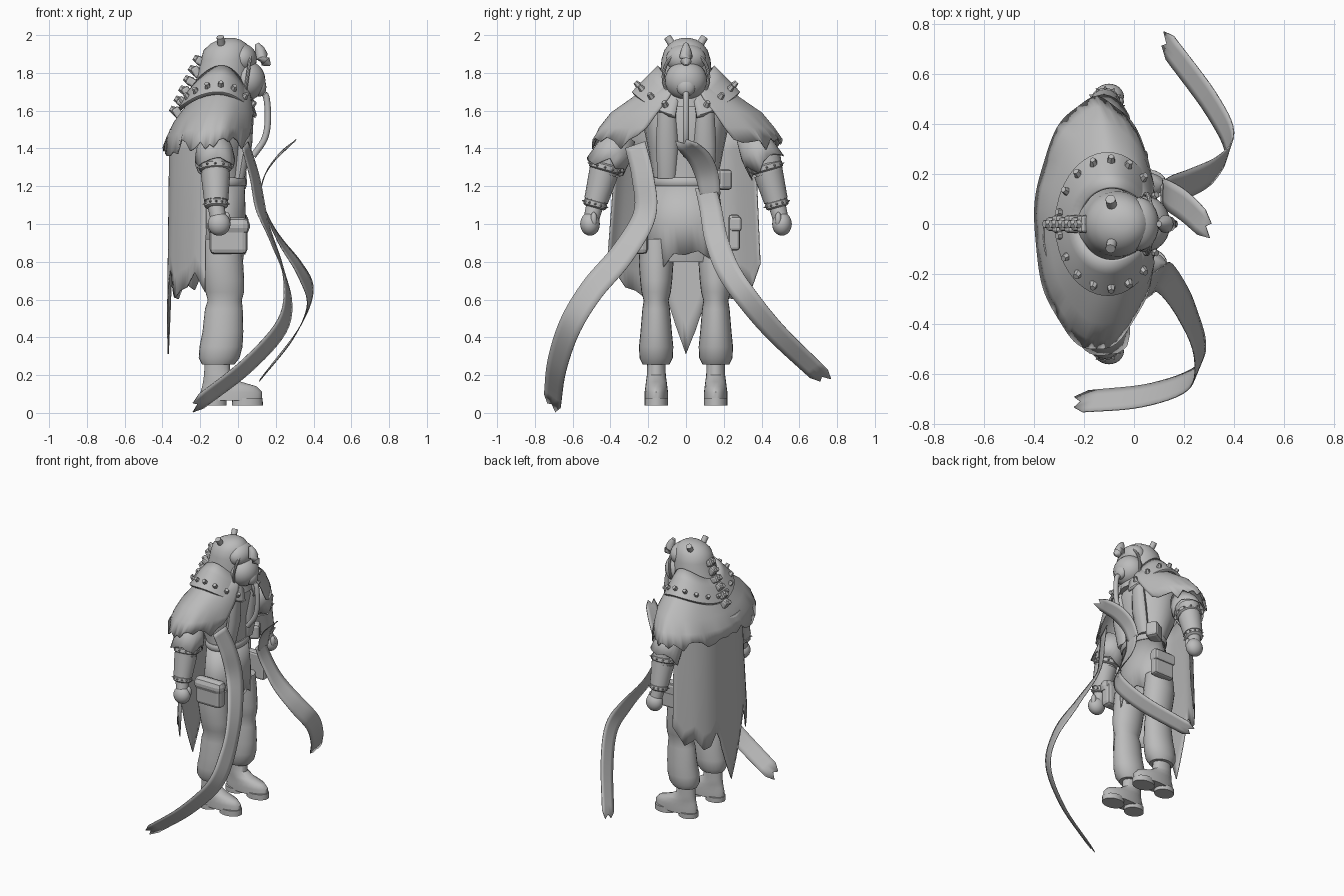
import bpy, bmesh, math, random
from mathutils import Vector

random.seed(4)
old = bpy.data.objects.get("Cube")
if old:
    bpy.data.objects.remove(old)

grey = bpy.data.materials.new("plain grey")
grey.use_nodes = True
grey.diffuse_color = (0.5, 0.5, 0.5, 1)
grey.node_tree.nodes["Principled BSDF"].inputs["Base Color"].default_value = (0.5, 0.5, 0.5, 1)


def finish(name, bm, angle=40, thick=0):
    bmesh.ops.recalc_face_normals(bm, faces=bm.faces[:])
    me = bpy.data.meshes.new(name)
    bm.to_mesh(me)
    bm.free()
    ob = bpy.data.objects.new(name, me)
    bpy.context.collection.objects.link(ob)
    me.materials.append(grey)
    if thick:
        ob.modifiers.new("cloth", "SOLIDIFY").thickness = thick
    bpy.ops.object.select_all(action="DESELECT")
    ob.select_set(True)
    bpy.context.view_layer.objects.active = ob
    bpy.ops.object.shade_smooth_by_angle(angle=math.radians(angle))
    return ob


def grid(name, rows, closed=False, caps=False, thick=0):
    bm = bmesh.new()
    vs = [[bm.verts.new(p) for p in row] for row in rows]
    n = len(rows[0])
    for a, b in zip(vs, vs[1:]):
        for i in range(n if closed else n - 1):
            j = (i + 1) % n
            bm.faces.new((a[i], a[j], b[j], b[i]))
    if caps:
        bm.faces.new(vs[0])
        bm.faces.new(vs[-1])
    return finish(name, bm, 40, thick)


def ellipse(z, cx, rx, ry, cy=0, n=24):
    return [(cx + rx * math.cos(t), cy + ry * math.sin(t), z)
            for t in (math.tau * i / n for i in range(n))]


def loft(name, rings, cy=0, n=24):
    return grid(name, [ellipse(*r, cy=cy, n=n) for r in rings], closed=True, caps=True)


def torn(count, low, high, step=3):
    """Coarse ragged hem: random points joined by straight tears."""
    knots = [random.uniform(low, high) for _ in range(count // step + 2)]
    return [knots[i // step] + (knots[i // step + 1] - knots[i // step]) * (i % step) / step
            for i in range(count)]


def smooth_path(pts, steps=6):
    p = [Vector(q) for q in pts]
    p = [2 * p[0] - p[1]] + p + [2 * p[-1] - p[-2]]
    out = []
    for a, b, c, d in zip(p, p[1:], p[2:], p[3:]):
        for k in range(steps):
            t = k / steps
            out.append(b + (c - a) * t / 2 + (2 * a - 5 * b + 4 * c - d) * t * t / 2
                       + (3 * b - a - 3 * c + d) * t ** 3 / 2)
    return out + [p[-2]]


def tube(name, pts, radii, n=16, caps=True):
    pts = [Vector(p) for p in pts]
    rows = []
    for i, p in enumerate(pts):
        d = (pts[min(i + 1, len(pts) - 1)] - pts[max(i - 1, 0)]).normalized()
        s = d.cross(Vector((1, 0, 0) if abs(d.x) < 0.7 else (0, 1, 0))).normalized()
        w = d.cross(s)
        rows.append([p + radii[i] * (math.cos(math.tau * k / n) * s + math.sin(math.tau * k / n) * w)
                     for k in range(n)])
    return grid(name, rows, closed=True, caps=caps, thick=0 if caps else 0.006)


def ball(name, loc, scale):
    bpy.ops.mesh.primitive_uv_sphere_add(segments=24, ring_count=14, radius=1, location=loc)
    ob = bpy.context.object
    ob.name, ob.scale = name, scale
    ob.data.materials.append(grey)
    bpy.ops.object.shade_smooth_by_angle(angle=math.radians(40))


def box(name, loc, size, rot=(0, 0, 0), bevel=0.012):
    bpy.ops.mesh.primitive_cube_add(size=1, location=loc, rotation=rot)
    ob = bpy.context.object
    ob.name, ob.scale = name, size
    bpy.ops.object.transform_apply(location=False, rotation=False, scale=True)
    ob.data.materials.append(grey)
    mod = ob.modifiers.new("soft edge", "BEVEL")
    mod.width, mod.segments = bevel, 2


def spike(name, base, direction, length, radius, n=6, tip=0.3):
    d = Vector(direction).normalized()
    b = Vector(base)
    tube(name, [b, b + d * length], [radius, radius * tip], n)


# Body under the robes, with belt and ragged tunic skirt
loft("torso", [(0.8, -0.09, 0.09, 0.18), (0.95, -0.085, 0.12, 0.2), (1.1, -0.085, 0.12, 0.185),
               (1.22, -0.085, 0.115, 0.165), (1.4, -0.12, 0.16, 0.2), (1.58, -0.12, 0.19, 0.24),
               (1.7, -0.1, 0.12, 0.14)])
loft("belt", [(1.2, -0.085, 0.125, 0.175), (1.21, -0.085, 0.132, 0.182),
              (1.235, -0.085, 0.132, 0.182), (1.245, -0.085, 0.125, 0.175)])
skirt_hem = torn(40, 0, 0.13, 2)
grid("tunic_skirt", [ellipse(1.2, -0.085, 0.12, 0.172, n=40), ellipse(1.0, -0.085, 0.128, 0.2, n=40),
                     [(x, y, z - h) for (x, y, z), h in zip(ellipse(0.87, -0.085, 0.125, 0.21, n=40), skirt_hem)]],
     closed=True, thick=0.006)

# Legs, boots, arms
for side, s in (("near", -1), ("far", 1)):
    loft(side + "_vest_panel", [(1.24, 0.005, 0.03, 0.05), (1.42, 0.035, 0.04, 0.06),
                                (1.6, 0.05, 0.035, 0.05)], cy=s * 0.1, n=12)
    loft(side + "_trouser_leg", [(0.92, -0.085, 0.1, 0.085), (0.8, -0.085, 0.112, 0.092),
                                 (0.7, -0.075, 0.108, 0.085), (0.64, -0.07, 0.102, 0.078),
                                 (0.595, -0.07, 0.09, 0.066), (0.55, -0.075, 0.1, 0.073),
                                 (0.43, -0.08, 0.108, 0.083), (0.35, -0.09, 0.114, 0.091),
                                 (0.29, -0.1, 0.108, 0.088), (0.255, -0.105, 0.085, 0.07)], cy=s * 0.158)
    loft(side + "_boot", [(0.065, -0.035, 0.162, 0.062), (0.11, -0.035, 0.163, 0.062),
                          (0.14, -0.045, 0.145, 0.058), (0.165, -0.085, 0.1, 0.055),
                          (0.2, -0.11, 0.07, 0.05), (0.28, -0.11, 0.065, 0.048)], cy=s * 0.157)
    loft(side + "_heel", [(0.04, -0.13, 0.07, 0.06), (0.075, -0.13, 0.07, 0.06)], cy=s * 0.157)
    loft(side + "_sole", [(0.04, 0.05, 0.082, 0.062), (0.08, 0.05, 0.08, 0.062)], cy=s * 0.157)

    shoulder, elbow = Vector((-0.13, s * 0.33, 1.47)), Vector((-0.12, s * 0.425, 1.31))
    wrist, hand = Vector((-0.115, s * 0.485, 1.09)), Vector((-0.1, s * 0.508, 1.0))
    tube(side + "_upper_arm", [shoulder, elbow], [0.06, 0.075])
    sleeve = tube(side + "_sleeve", [shoulder, shoulder.lerp(elbow, 0.5), elbow], [0.07, 0.098, 0.107], 24, False)
    for v, tear in zip(sleeve.data.vertices[48:], torn(24, -0.25, 0.2, 2)):
        v.co += (elbow - shoulder) * tear
    tube(side + "_forearm", [elbow + Vector((0, 0, 0.05)), elbow.lerp(wrist, 0.4), wrist], [0.075, 0.072, 0.055])
    ball(side + "_fist", hand, (0.06, 0.052, 0.062))
    ball(side + "_thumb", hand + Vector((0.042, -s * 0.02, 0.025)), (0.018, 0.018, 0.038))
    tube(side + "_cuff", [wrist, hand], [0.045, 0.04])
    axis = (wrist - elbow).normalized()
    cross = axis.cross(Vector((1, 0, 0))).normalized()
    # Spiked bands around the forearm
    for band, t, r in (("elbow", 0.05, 0.086), ("wrist", 0.93, 0.062)):
        c = elbow.lerp(wrist, t)
        tube(f"{side}_{band}_band", [c - axis * 0.02, c - axis * 0.012, c + axis * 0.012, c + axis * 0.02],
             [r - 0.01, r, r, r - 0.01])
        for k in range(12):
            a = math.tau * k / 12
            d = Vector((math.cos(a), 0, 0)) + cross * math.sin(a)
            spike(f"{side}_{band}_spike", c + d * (r - 0.005), d, 0.016, 0.009, 5, 0.15)
    c = elbow.lerp(wrist, 0.5)
    tube(side + "_bracer", [c - axis * 0.07, c + axis * 0.08], [0.078, 0.064])

# Shoulder poncho with open front and torn hem
rows = []
layers = [(1.76, -0.09, 0.14, 0.17), (1.67, -0.1, 0.18, 0.285), (1.59, -0.12, 0.22, 0.4),
          (1.51, -0.14, 0.238, 0.465), (1.44, -0.15, 0.248, 0.505)]
hem = torn(91, -0.03, 0.045, 2)
for k, (z, cx, rx, ry) in enumerate(layers):
    row = []
    for i in range(91):
        gap = 0.25 + 0.07 * k
        t = gap + (math.tau - 2 * gap) * i / 90
        c = math.cos(t)
        fold = 1 + 0.003 * k * math.sin(9 * t)
        row.append((cx + rx * fold * math.copysign(abs(c) ** 1.1, c), ry * fold * math.sin(t),
                    z - 0.05 * max(0, -c) ** 2 - (hem[i] if k == 4 else 0)))
    rows.append(row)
grid("poncho", rows, thick=0.008)

# Long back cape, longest in the middle
rows = []
cape_hem = torn(49, -0.08, 0.1, 3)
for k in range(9):
    v, row = k / 8, []
    for i in range(49):
        u = i / 24 - 1
        y = u * (0.365 + (0.03 if u > 0 else 0.065) * v)
        x = -0.36 - 0.012 * v + 0.2 * abs(u) ** 2.6 + 0.006 * math.sin(7 * u)
        bottom = 0.65 + 0.04 * abs(u) - 0.27 * max(0, 1 - abs(u) * 3.5) + cape_hem[i]
        row.append((x, y, 1.5 + (bottom - 1.5) * v))
    rows.append(row)
grid("back_cape", rows, thick=0.006)


# Studded collar, arched high over the shoulders
def collar_dip(t):
    c = math.cos(t)
    return (0.13 if c > 0 else 0.085) * c * c


rows = []
for z, cx, rx, ry in ((1.84, -0.085, 0.14, 0.15), (1.79, -0.095, 0.17, 0.2),
                      (1.7, -0.105, 0.21, 0.287), (1.685, -0.105, 0.2, 0.277)):
    row = []
    for i in range(49):
        t = 0.2 + (math.tau - 0.4) * i / 48
        row.append((cx + rx * math.cos(t), ry * math.sin(t), z - collar_dip(t)))
    rows.append(row)
grid("collar", rows, thick=0.012)
for i in range(16):
    t = 0.45 + (math.tau - 0.9) * i / 15
    out = Vector((math.cos(t), math.sin(t), 1))
    base = (-0.1 + 0.192 * math.cos(t), 0.25 * math.sin(t), 1.732 - collar_dip(t))
    spike("collar_stud", base, out, 0.028, 0.018, 6, 0.7)

# Hooded head, mask, beak visor and breathing hose
loft("hood", [(1.62, -0.1, 0.19, 0.16), (1.7, -0.09, 0.165, 0.15), (1.78, -0.075, 0.14, 0.138),
              (1.87, -0.065, 0.132, 0.13), (1.92, -0.06, 0.122, 0.115), (1.955, -0.05, 0.095, 0.088),
              (1.975, -0.045, 0.06, 0.056), (1.984, -0.04, 0.025, 0.025)], n=32)
ball("face_mask", (0.045, 0, 1.76), (0.1, 0.112, 0.105))
ball("mask_snout", (0.115, 0, 1.725), (0.035, 0.05, 0.05))
ball("hood_brow", (0.02, 0, 1.875), (0.08, 0.107, 0.08))
rim = [(0.05 + 0.02 * math.sin(a), 0.12 * math.cos(a), 1.78 + 0.135 * math.sin(a))
       for a in (math.tau * i / 32 for i in range(33))]
tube("hood_rim", rim, [0.009] * 33, 8)
tube("beak_visor", [(0.1, 0, 1.955), (0.115, 0, 1.925), (0.125, 0, 1.885), (0.145, 0, 1.86), (0.17, 0, 1.84)],
     [0.012, 0.026, 0.036, 0.03, 0.006], 12)
hose = smooth_path([(0.12, 0, 1.7), (0.15, 0, 1.67), (0.158, 0, 1.55), (0.14, 0, 1.45), (0.08, 0, 1.36)])
tube("breathing_hose", hose, [0.017] * len(hose), 12)
for s in (-1, 1):
    spike("hood_stub_horn", (-0.085, s * 0.06, 1.93), (-0.15, s * 0.65, 1), 0.072, 0.021, 12, 0.95)

# Knobbly spine down the back of the hood
for i in range(6):
    t = i / 5
    p = Vector((-0.195 - 0.125 * t, 0, 1.86 - 0.27 * t))
    box("spine_block", p, (0.06, 0.07 - 0.015 * (i % 2), 0.045), (0, 0.5 + 0.5 * (i % 2), 0), 0.012)
    spike("spine_spur", p, (-1, 0, 0.6), 0.045, 0.026, 6, 0.6)

# Pouches
box("near_hip_pouch", (-0.05, -0.245, 0.92), (0.2, 0.085, 0.16), bevel=0.025)
box("near_pouch_flap", (-0.05, -0.255, 0.99), (0.225, 0.09, 0.09), bevel=0.035)
box("far_hip_pouch", (-0.03, 0.255, 0.955), (0.16, 0.06, 0.19), bevel=0.015)
box("far_pouch_flap", (-0.03, 0.262, 1.0), (0.17, 0.065, 0.08), bevel=0.015)
box("far_belt_pouch", (-0.02, 0.185, 1.235), (0.12, 0.085, 0.11), (0, 0, 0.5), 0.02)


# Long windblown streamers with torn ends
def streamer(name, pts, width, facing_a, facing_b):
    path = smooth_path(pts)
    last = len(path) - 1
    rows = []
    for i, p in enumerate(path):
        d = (path[min(i + 1, last)] - path[max(i - 1, 0)]).normalized()
        side = d.cross(Vector(facing_a).lerp(Vector(facing_b), i / last)).normalized()
        w = width * (0.85 + 0.15 * math.sin(math.pi * i / last))
        tear = (0, 0.06, 0.015, 0.035, -0.02)
        rows.append([p + side * w * (k / 4 - 0.5) + (d * tear[k] if i == last else d * 0) for k in range(5)])
    grid(name, rows, thick=0.005)


streamer("near_streamer", [(0.04, -0.27, 1.42), (0.09, -0.23, 1.25), (0.13, -0.22, 1.05), (0.21, -0.34, 0.84),
                           (0.265, -0.5, 0.65), (0.235, -0.615, 0.46), (0.05, -0.685, 0.25),
                           (-0.2, -0.71, 0.055)], 0.135, (1, -0.3, 0), (0.52, -0.62, -0.52))
streamer("far_streamer", [(0.11, 0.1, 1.2), (0.14, 0.13, 1.08), (0.22, 0.16, 0.92), (0.33, 0.22, 0.76),
                          (0.385, 0.32, 0.61), (0.31, 0.48, 0.42), (0.14, 0.71, 0.2)],
         0.125, (1, 0, 0), (0.82, 0, -0.58))
streamer("raised_streamer_end", [(0.11, 0.13, 1.15), (0.14, 0.11, 1.26), (0.2, 0.07, 1.35),
                                 (0.275, 0.0, 1.42)], 0.125, (1, 0, -0.2), (0.82, 0, -0.82))
